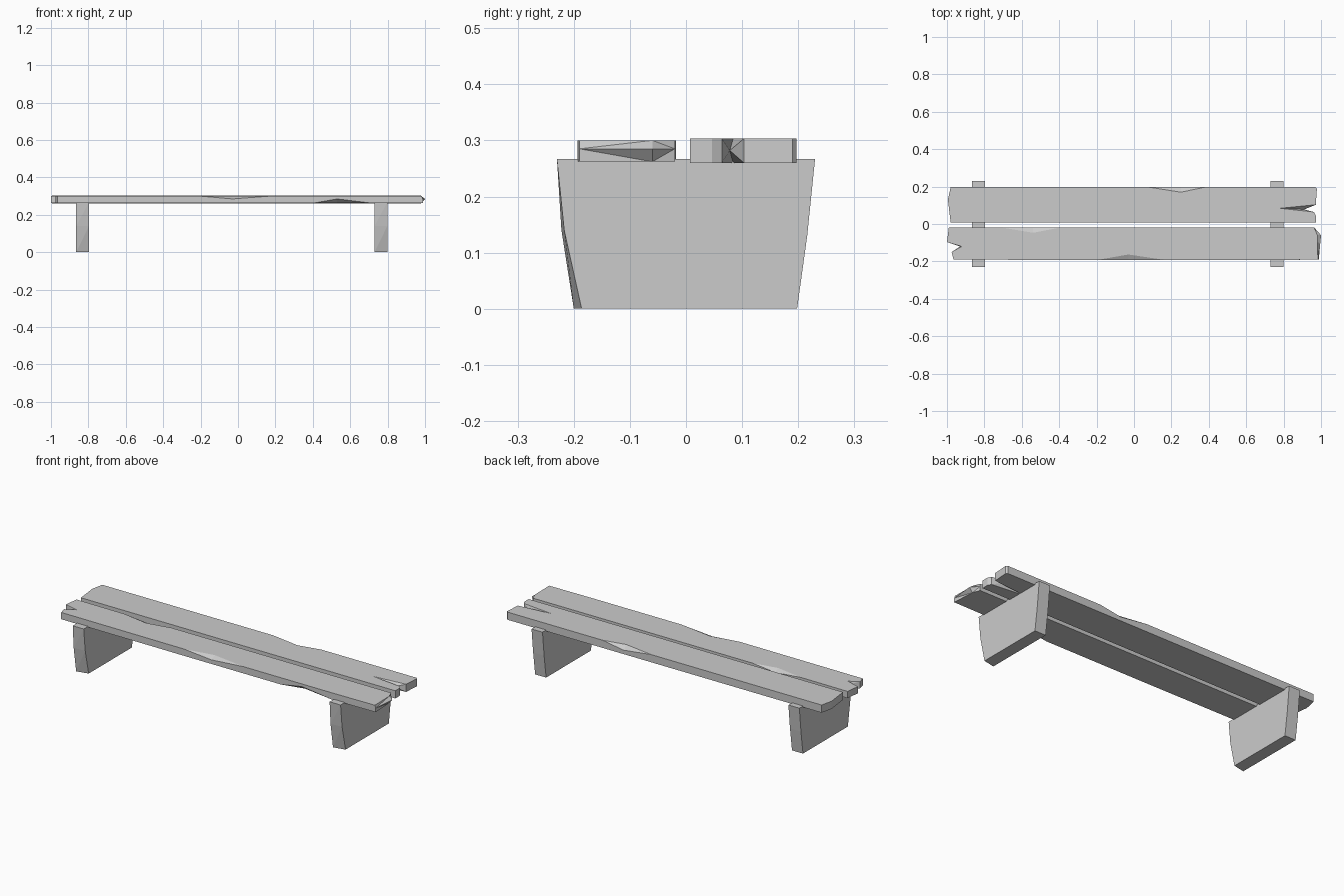
import bpy
import bmesh

cube = bpy.data.objects.get("Cube")
if cube:
    bpy.data.objects.remove(cube)

stone = bpy.data.materials.new("weathered_grey")
stone.use_nodes = True
GREY = (0.6, 0.6, 0.6, 1)
stone.diffuse_color = GREY
stone.node_tree.nodes["Principled BSDF"].inputs["Base Color"].default_value = GREY


def loft(name, rings):
    """Join matching closed rings with side faces and cap both ends."""
    bm = bmesh.new()
    loops = [[bm.verts.new(p) for p in ring] for ring in rings]
    n = len(loops[0])
    for low, high in zip(loops, loops[1:]):
        for i in range(n):
            j = (i + 1) % n
            bm.faces.new((low[i], low[j], high[j], high[i]))
    bm.faces.new(loops[0][::-1])
    bm.faces.new(loops[-1])
    bmesh.ops.triangulate(bm, faces=bm.faces[:])
    bmesh.ops.recalc_face_normals(bm, faces=bm.faces[:])
    mesh = bpy.data.meshes.new(name)
    bm.to_mesh(mesh)
    bm.free()
    mesh.materials.append(stone)
    obj = bpy.data.objects.new(name, mesh)
    bpy.context.collection.objects.link(obj)
    return obj


def plank(name, outline, z_low, z_mid, z_high, worn_top, worn_low):
    """Board whose top and bottom rims shift at the worn outline points."""
    def ring(z, worn):
        pts = []
        for i, (x, y) in enumerate(outline):
            dx, dy = worn.get(i, (0, 0))
            pts.append((x + dx, y + dy, z))
        return pts
    loft(name, [ring(z_low, worn_low), ring(z_mid, {}), ring(z_high, worn_top)])


# Front board: split left end, bevelled right end, chipped long edges
plank("front_plank",
      [(-0.965, -0.19), (-0.2, -0.193), (-0.03, -0.193), (0.17, -0.193),
       (0.4, -0.193), (0.53, -0.193), (0.72, -0.193), (0.988, -0.19),
       (1.0, -0.06), (0.965, -0.02), (-0.4, -0.02), (-0.54, -0.02),
       (-0.7, -0.02), (-0.99, -0.018), (-1.0, -0.097), (-0.93, -0.12),
       (-0.975, -0.15)],
      0.262, 0.285, 0.3,
      {2: (0, 0.03), 7: (-0.005, 0), 8: (-0.02, 0), 11: (0, -0.027),
       15: (0.01, 0)},
      {5: (0, 0.03), 8: (-0.02, 0), 15: (0.01, 0)})

# Back board: long split in the right end, chip on the rear edge
plank("back_plank",
      [(-0.98, 0.007), (0.972, 0.007), (0.972, 0.046), (0.962, 0.064),
       (0.91, 0.078), (0.972, 0.103), (0.978, 0.19), (0.97, 0.197),
       (0.38, 0.197), (0.25, 0.197), (0.08, 0.197), (-0.98, 0.197),
       (-0.995, 0.13)],
      0.26, 0.282, 0.303,
      {4: (-0.13, 0.006), 9: (0, -0.027)},
      {4: (-0.13, 0.006)})

# Legs: slabs tapering towards the ground, front edge slightly skewed
PROFILE = [(0.23, 0.267), (0.216, 0.13), (0.198, 0), (-0.2, 0),
           (-0.222, 0.14), (-0.23, 0.267)]
SKEW = {3: 0.014, 4: 0.005}
for name, x in (("left_leg", 0.73), ("right_leg", -0.865)):
    inner = [(x, y, z) for y, z in PROFILE]
    outer = [(x + 0.068, y + SKEW.get(i, 0), z) for i, (y, z) in enumerate(PROFILE)]
    loft(name, [inner, outer])
